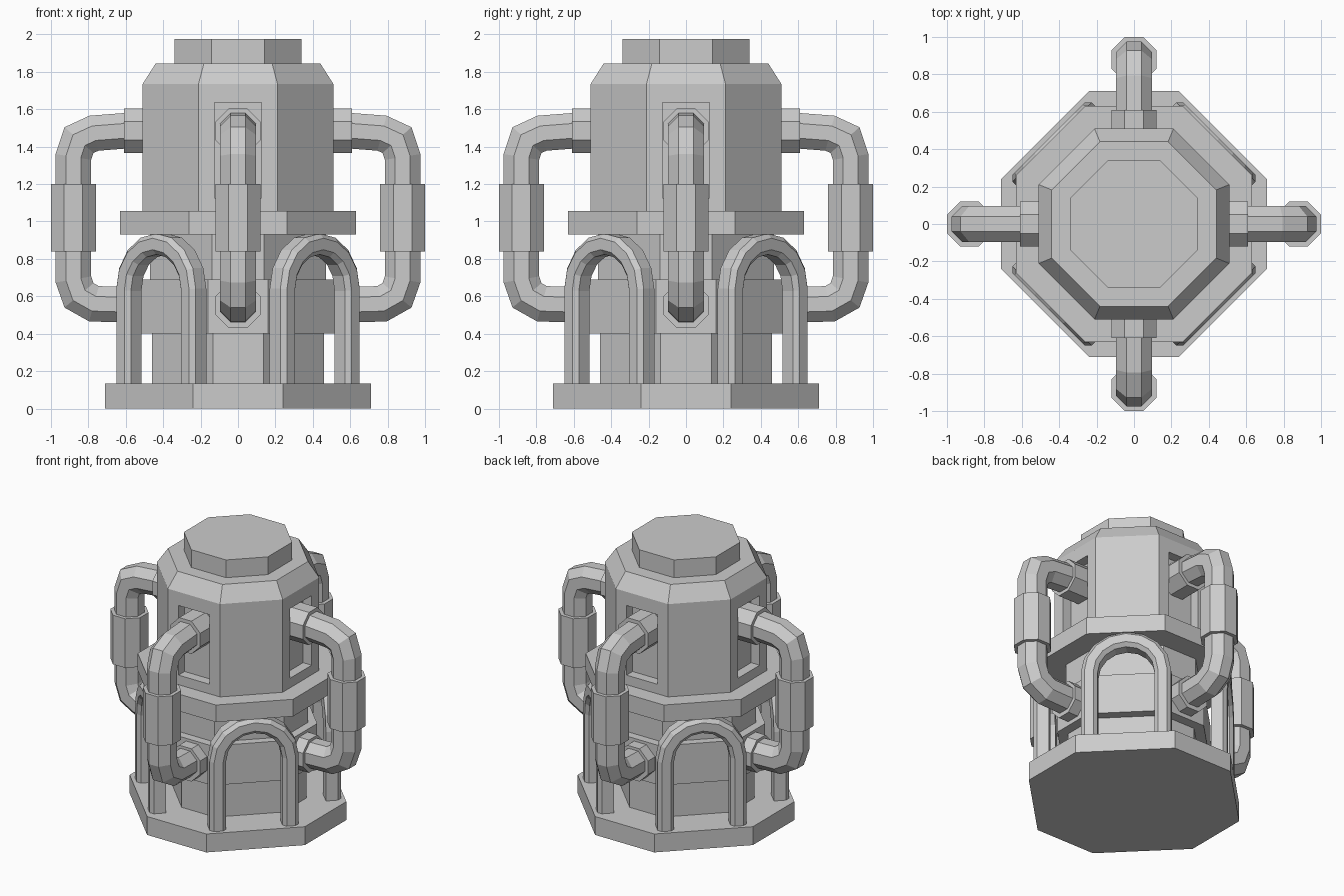
import bpy, bmesh
from math import sin, cos, pi, tan, radians
from mathutils import Vector, Matrix

if "Cube" in bpy.data.objects:
    bpy.data.objects.remove(bpy.data.objects["Cube"])

REG = tan(pi / 8)


def finish(name, bm, angle=0.0):
    bmesh.ops.recalc_face_normals(bm, faces=bm.faces)
    bm.transform(Matrix.Rotation(angle, 4, 'Z'))
    me = bpy.data.meshes.new(name)
    bm.to_mesh(me)
    bm.free()
    ob = bpy.data.objects.new(name, me)
    bpy.context.collection.objects.link(ob)
    return ob


def loft(bm, rings):
    """Join rings of points into a capped tube."""
    vs = [[bm.verts.new(p) for p in r] for r in rings]
    n = len(vs[0])
    for a, b in zip(vs, vs[1:]):
        for i in range(n):
            j = (i + 1) % n
            bm.faces.new((a[i], a[j], b[j], b[i]))
    bm.faces.new(vs[0])
    bm.faces.new(vs[-1])


def octagon(a, b, z):
    return [(a, -b, z), (a, b, z), (b, a, z), (-b, a, z),
            (-a, b, z), (-a, -b, z), (-b, -a, z), (b, -a, z)]


def prism(name, levels):
    """Octagonal solid from (half width, corner offset, z) levels."""
    bm = bmesh.new()
    loft(bm, [octagon(*lv) for lv in levels])
    return finish(name, bm)


def sweep(name, path, section, angle, place):
    """Mitred sweep of a section along a planar path."""
    pts = [Vector(p) for p in path]
    rings = []
    for i, p in enumerate(pts):
        d0 = (p - pts[max(i - 1, 0)]) if i else (pts[1] - p)
        d1 = (pts[i + 1] - p) if i < len(pts) - 1 else d0
        d0, d1 = d0.normalized(), d1.normalized()
        t = (d0 + d1).normalized()
        nrm = Vector((-t.y, t.x)) / t.dot(d0)
        rings.append([place(p + nrm * s, b) for s, b in section])
    bm = bmesh.new()
    loft(bm, rings)
    return finish(name, bm, angle)


def radial(p, b):
    return (p.x, b, p.y)


def facing(p, b):
    return (b, p.x, p.y)


def oct_section(r):
    return [(x, y) for x, y, _ in octagon(r, r * REG, 0)]


# Base, core and ring
prism("base", [(0.71, 0.24, 0), (0.71, 0.24, 0.135)])
prism("lower_core", [(0.46, 0.135, 0.13), (0.46, 0.135, 0.41)])
prism("middle_core", [(0.53, 0.16, 0.40), (0.53, 0.16, 0.69)])
prism("upper_core", [(0.47, 0.14, 0.68), (0.47, 0.14, 0.94)])
prism("ring_ledge", [(0.63, 0.63 * REG, 0.93), (0.63, 0.63 * REG, 1.055)])

# Tank with chamfered shoulder and four recessed windows
tank = prism("tank", [(0.51, 0.51 * REG, 1.05), (0.51, 0.51 * REG, 1.735),
                      (0.44, 0.44 * REG, 1.845)])
bm = bmesh.new()
for k in range(4):
    m = (Matrix.Rotation(k * pi / 2, 4, 'Z') @ Matrix.Translation((0.53, 0, 1.38))
         @ Matrix.Diagonal((0.18, 0.25, 0.51, 1)))
    bmesh.ops.create_cube(bm, size=1, matrix=m)
cutter = finish("window_cutter", bm)
cutter.hide_render = True
mod = tank.modifiers.new("windows", 'BOOLEAN')
mod.object = cutter
mod.solver = 'EXACT'
bpy.context.view_layer.objects.active = tank
bpy.ops.object.modifier_apply(modifier=mod.name)
bpy.data.objects.remove(cutter)

prism("top_cap", [(0.34, 0.34 * REG, 1.84), (0.34, 0.34 * REG, 1.975)])

# Pipes with collars on the four sides
pipe_path = [(0.43, 1.485), (0.60, 1.485), (0.77, 1.472), (0.85, 1.435), (0.88, 1.345),
             (0.88, 0.69), (0.85, 0.605), (0.77, 0.56), (0.43, 0.55)]
for k in range(4):
    a = k * pi / 2
    sweep(f"pipe_{k}", pipe_path, oct_section(0.095), a, radial)
    sweep(f"pipe_sleeve_{k}", [(0.88, 0.84), (0.88, 1.2)], oct_section(0.12), a, radial)
    sweep(f"upper_collar_{k}", [(0.43, 1.485), (0.61, 1.485)], oct_section(0.12), a, radial)
    sweep(f"lower_collar_{k}", [(0.45, 0.55), (0.61, 0.55)], oct_section(0.12), a, radial)

# Arches on the four diagonals
R, SPRING = 0.245, 0.635
arch_path = ([(R, 0.13)] + [(R * cos(i * pi / 8), SPRING + R * sin(i * pi / 8))
                            for i in range(9)] + [(-R, 0.13)])
h, c = 0.055, 0.025
arch_section = [(-h, 0.54), (h, 0.54), (h, 0.645 - c), (h - c, 0.645),
                (c - h, 0.645), (-h, 0.645 - c)]
for k in range(4):
    sweep(f"arch_{k}", arch_path, arch_section, pi / 4 + k * pi / 2, facing)
